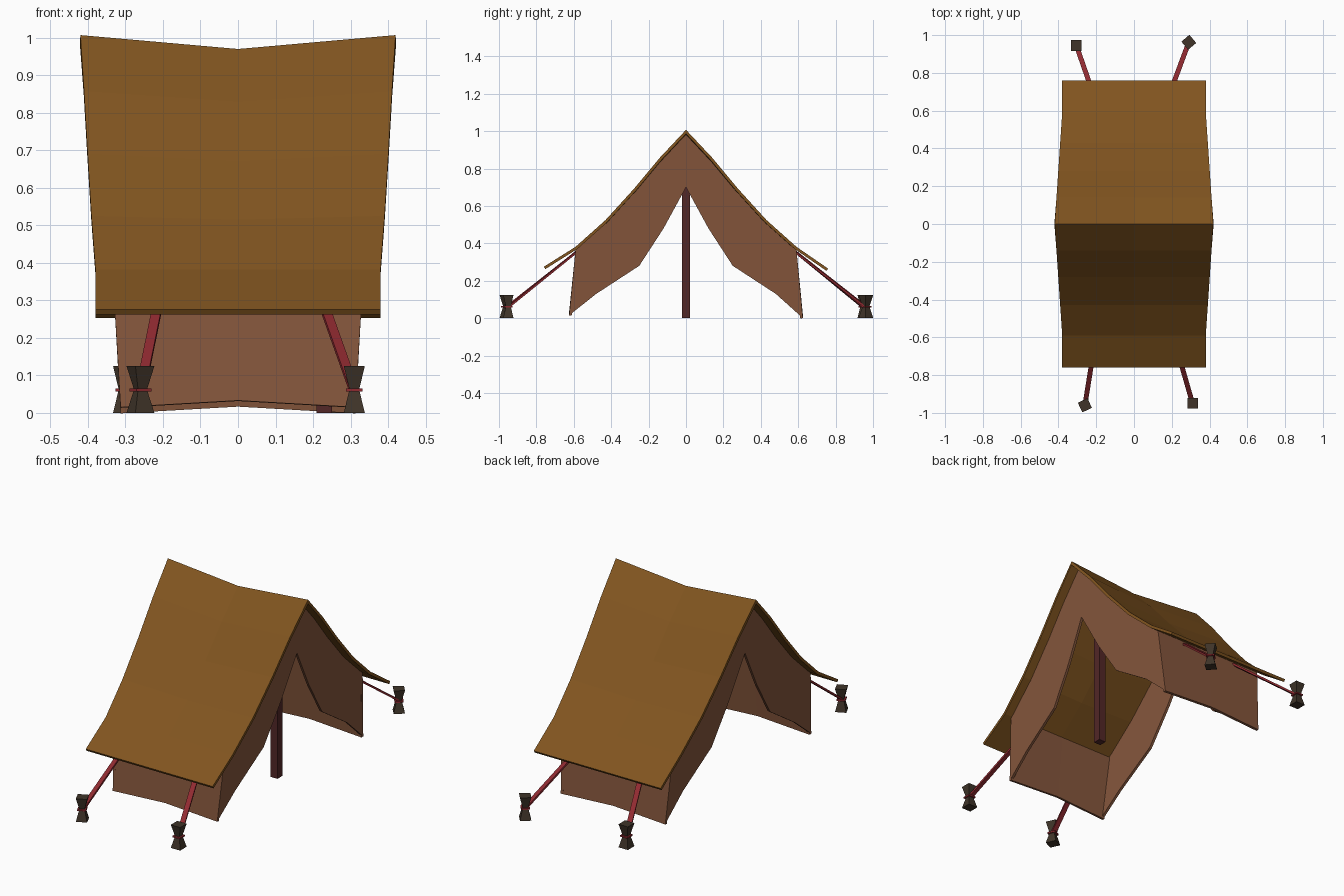
import bpy, bmesh, math
from mathutils import Vector, Matrix

if "Cube" in bpy.data.objects:
    bpy.data.objects.remove(bpy.data.objects["Cube"])


def material(name, r, g, b):
    m = bpy.data.materials.new(name)
    m.diffuse_color = (r, g, b, 1)
    m.use_nodes = True
    m.node_tree.nodes["Principled BSDF"].inputs["Base Color"].default_value = m.diffuse_color
    return m


CANVAS = material("roof_canvas", 0.22, 0.09, 0.014)
CLOTH = material("wall_cloth", 0.235, 0.093, 0.045)
ROPE = material("rope_red", 0.28, 0.023, 0.03)
WOOD = material("stake_wood", 0.05, 0.034, 0.022)
POLE = material("pole_wood", 0.085, 0.02, 0.02)


def make(name, verts, faces, mat, thick=0):
    me = bpy.data.meshes.new(name)
    me.from_pydata([tuple(v) for v in verts], [], faces)
    me.materials.append(mat)
    ob = bpy.data.objects.new(name, me)
    bpy.context.collection.objects.link(ob)
    if thick:
        mod = ob.modifiers.new("thickness", 'SOLIDIFY')
        mod.thickness = thick
        mod.offset = -1
        mod.use_even_offset = True
    else:
        bm = bmesh.new()
        bm.from_mesh(me)
        bmesh.ops.recalc_face_normals(bm, faces=bm.faces)
        bm.to_mesh(me)
        bm.free()
    return ob


def strips(n, cols, flip=False):
    # quads between rows of equal length
    out = []
    for j in range(n - 1):
        for i in range(cols - 1):
            a = j * cols + i
            q = (a, a + 1, a + cols + 1, a + cols)
            out.append(q[::-1] if flip else q)
    return out


def loft(name, rings, mat):
    # closed four-sided solid through square rings
    verts = [v for r in rings for v in r]
    faces = [(0, 1, 2, 3), tuple(range(len(verts) - 4, len(verts)))]
    for k in range(len(rings) - 1):
        for i in range(4):
            a, b = k * 4 + i, k * 4 + (i + 1) % 4
            faces.append((a, b, b + 4, a + 4))
    return make(name, verts, faces, mat)


def square(x, y, z, h, turn=0):
    rot = Matrix.Rotation(math.radians(turn), 3, 'Z')
    return [rot @ Vector((sx * h, sy * h, 0)) + Vector((x, y, z))
            for sx, sy in ((-1, -1), (1, -1), (1, 1), (-1, 1))]


# roof: curved slopes, ridge sagging in the middle, flared ridge ends
half = [(0, 1.007), (0.14, 0.858), (0.28, 0.69), (0.43, 0.525), (0.59, 0.382), (0.76, 0.275)]
profile = [(-y, z) for y, z in half[:0:-1]] + [(y, z) for y, z in half]
roof = []
for y, z in profile:
    t = max(0, 1 - abs(y) / 0.59)
    w = 0.38 + 0.04 * t
    drop = 0.01 if y > 0.6 else 0
    roof += [(-w, y, z - drop), (0, y, z - 0.037 * t - drop), (w, y, z - drop)]
make("roof", roof, strips(len(profile), 3), CANVAS, 0.015)

# low side walls
for name, s, lift in (("front_wall", -1, 0.015), ("back_wall", 1, 0.0)):
    verts = [(x * w, s * y, z + (lift + 0.018 * (x == 0) if z == 0 else 0))
             for y, z, w in ((0.625, 0, 0.313), (0.59, 0.37, 0.334)) for x in (-1, 0, 1)]
    make(name, verts, strips(2, 3, s > 0), CLOTH, 0.014)

# end flaps with a pulled-open entrance, outer edge follows the roof
outer = [(0, 0.985), (0.14, 0.84), (0.28, 0.672), (0.43, 0.508), (0.59, 0.368), (0.625, 0.0)]
inner = [(0, 0.70), (0.06, 0.59), (0.12, 0.48), (0.25, 0.28), (0.48, 0.13)]
for side, e in (("right", 1), ("left", -1)):
    for part, s in (("front", -1), ("back", 1)):
        verts = []
        for k, (y, z) in enumerate(outer + inner):
            if k == 5 and s < 0:
                z = 0.015
            verts.append((e * (0.312 + 0.06 * z), s * y, z))
        faces = [(k, k + 1, k + 7, k + 6) for k in range(4)] + [(4, 5, 10)]
        if e * s > 0:
            faces = [f[::-1] for f in faces]
        make(f"{side}_{part}_flap", verts, faces, CLOTH, 0.014)

# entrance pole
loft("pole", [square(0.23, 0, 0, 0.021), square(0.23, 0, 0.96, 0.021)], POLE)

# guy ropes with hourglass stakes: stake x, y, turn, rope top x
for name, x, y, turn, top in (("front_left", -0.26, -0.96, 25, -0.20),
                              ("front_right", 0.31, -0.95, 0, 0.205),
                              ("back_left", -0.305, 0.945, 0, -0.18),
                              ("back_right", 0.29, 0.962, 40, 0.15)):
    loft(name + "_stake", [square(x, y, 0, 0.028, turn), square(x, y, 0.062, 0.013, turn),
                           square(x, y, 0.125, 0.028, turn)], WOOD)
    loft(name + "_rope_loop", [square(x, y, 0.057, 0.022, turn),
                               square(x, y, 0.065, 0.022, turn)], ROPE)
    a = Vector((x, y, 0.06))
    b = Vector((top, math.copysign(0.585, y), 0.355))
    d = (b - a).normalized()
    u = d.cross(Vector((0, 0, 1))).normalized() * 0.013
    v = d.cross(u).normalized() * 0.005
    loft(name + "_rope", [[p - u - v, p + u - v, p + u + v, p - u + v] for p in (a, b)], ROPE)
